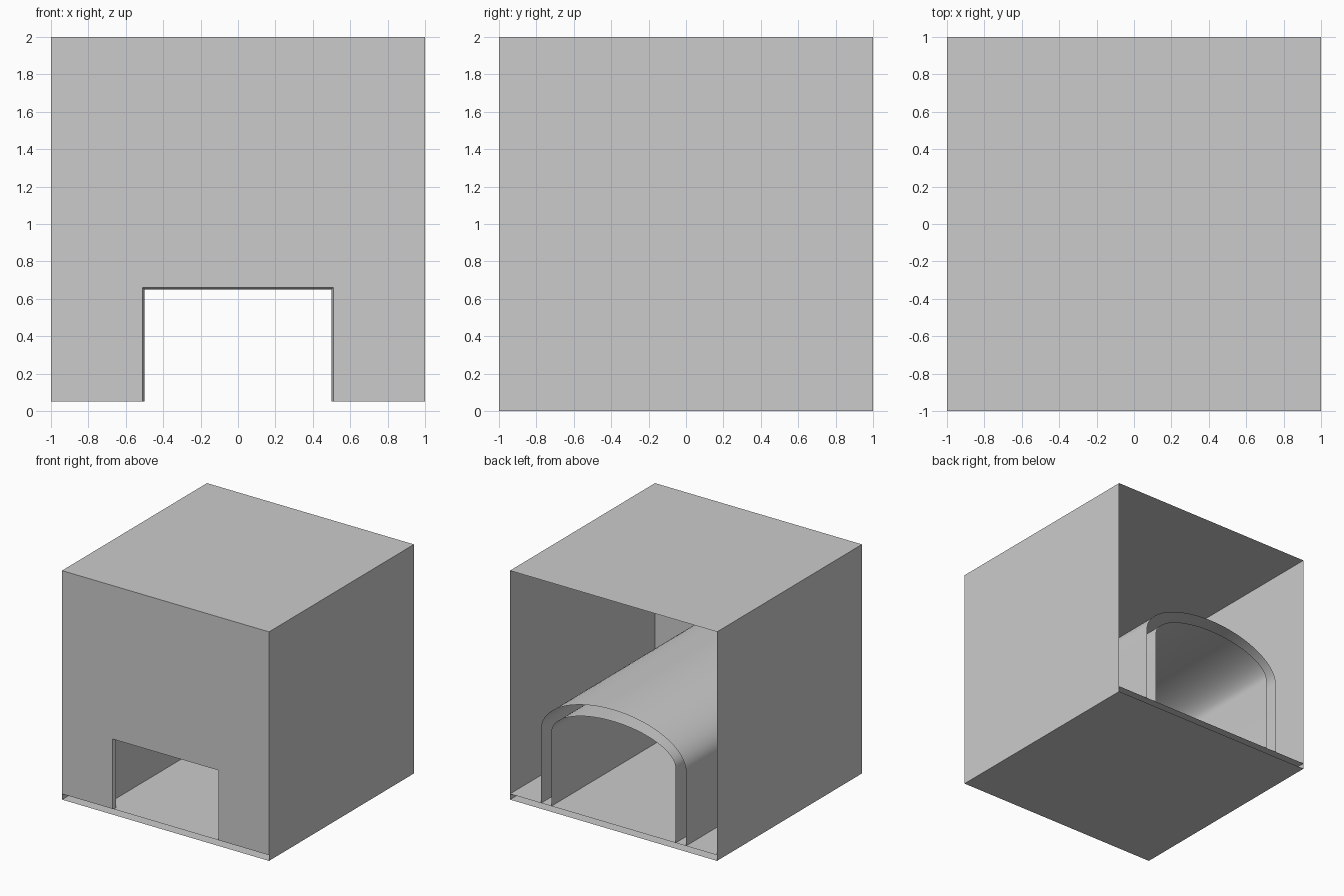
import bpy
from math import cos, sin, pi

if "Cube" in bpy.data.objects:
    bpy.data.objects.remove(bpy.data.objects["Cube"])


def sheet(name, profile, y0, y1, closed=False, taper=1.0):
    """Sweep an x/z profile along y as an open, thin surface."""
    n = len(profile)
    verts = [(x, y0, z) for x, z in profile]
    verts += [(x * taper, y1, z if z < 0.1 else z - (1 - taper) * 0.5) for x, z in profile]
    count = n if closed else n - 1
    faces = [(i, (i + 1) % n, (i + 1) % n + n, i + n) for i in range(count)]
    return make(name, verts, faces)


def make(name, verts, faces):
    mesh = bpy.data.meshes.new(name)
    mesh.from_pydata(verts, [], faces)
    mesh.update()
    obj = bpy.data.objects.new(name, mesh)
    bpy.context.collection.objects.link(obj)
    return obj


def arch(half_width, spring, rise, base=0.05, steps=40):
    """Straight legs with a half-ellipse on top."""
    curve = [(half_width * cos(pi * i / steps), spring + rise * sin(pi * i / steps))
             for i in range(steps + 1)]
    return [(half_width, base)] + curve + [(-half_width, base)]


BASE, DOOR_W, DOOR_H = 0.05, 0.51, 0.66

# Outer casing: bottom, sides and top, open at both ends
sheet("casing", [(-1, 0), (1, 0), (1, 2), (-1, 2)], -1, 1, closed=True)

# Raised floor
sheet("hearth_floor", [(-1, BASE), (1, BASE)], -1, 1)

# Front wall with a doorway cut into its lower edge
wall = [(-1, BASE), (-DOOR_W, BASE), (-DOOR_W, DOOR_H), (DOOR_W, DOOR_H),
        (DOOR_W, BASE), (1, BASE), (1, DOOR_H), (1, 2), (-1, 2), (-1, DOOR_H)]
make("front_wall", [(x, -1, z) for x, z in wall],
     [(0, 1, 2, 9), (4, 5, 6, 3), (9, 2, 3, 6, 7, 8)])

# Shallow, slightly tapered door reveal
sheet("door_reveal", [(-DOOR_W, BASE), (-DOOR_W, DOOR_H), (DOOR_W, DOOR_H), (DOOR_W, BASE)],
      -1, -0.97, taper=0.98)

# Vaulted tunnel: outer and inner skins with an open gap between them
for name, args in (("vault_outer", (0.70, 0.70, 0.35)), ("vault_inner", (0.60, 0.70, 0.25))):
    vault = sheet(name, arch(*args), -1, 1)
    bpy.ops.object.select_all(action='DESELECT')
    vault.select_set(True)
    bpy.context.view_layer.objects.active = vault
    bpy.ops.object.shade_smooth_by_angle()
